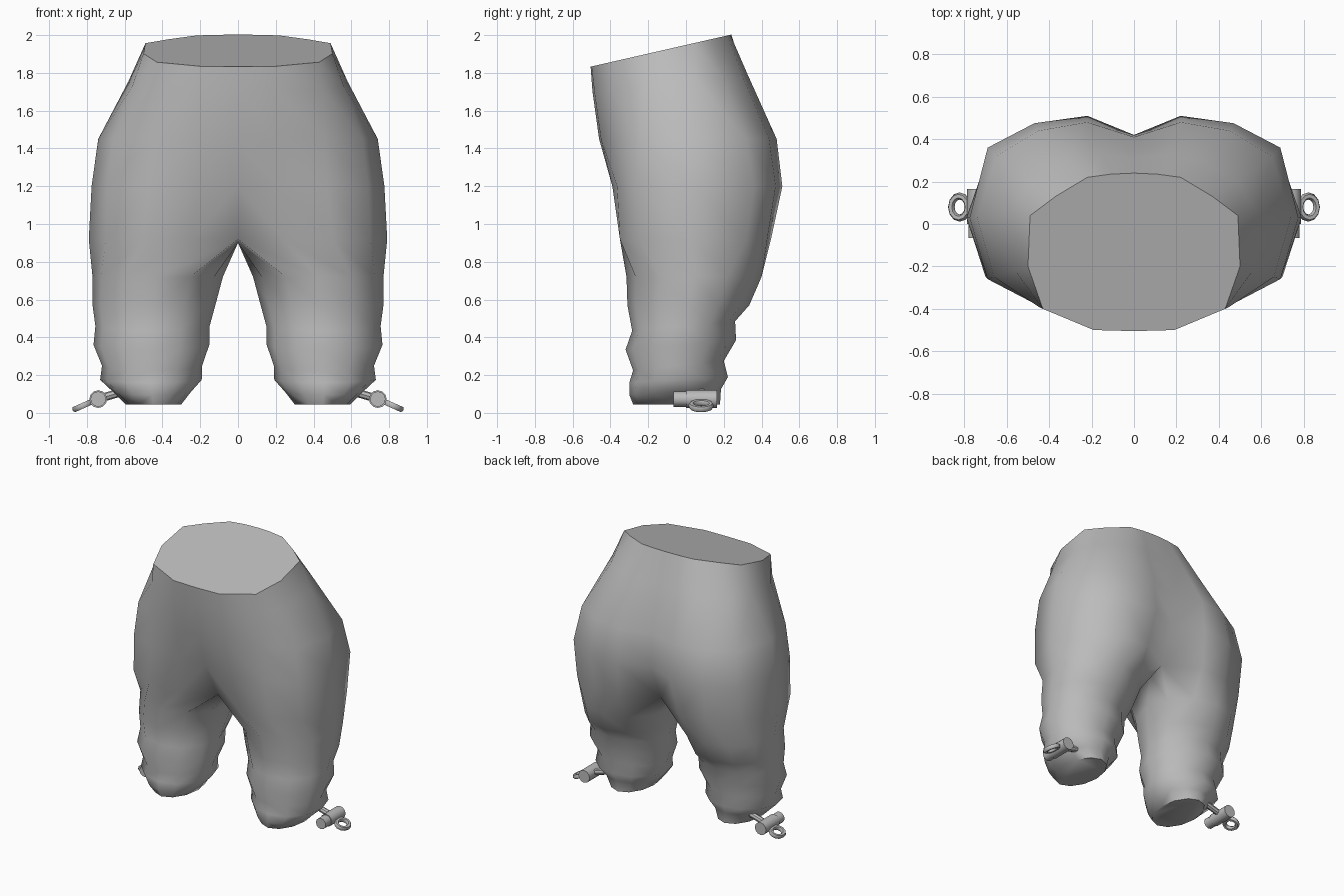
import bpy, bmesh, math
from mathutils import Vector, Matrix

if "Cube" in bpy.data.objects:
    bpy.data.objects.remove(bpy.data.objects["Cube"])

grey = bpy.data.materials.new("plain grey")
grey.diffuse_color = (0.5, 0.5, 0.5, 1)
grey.use_nodes = True
grey.node_tree.nodes["Principled BSDF"].inputs["Base Color"].default_value = grey.diffuse_color


def add_object(name, bm, angle):
    """Turn a bmesh into a mirrored, smooth shaded object."""
    bmesh.ops.recalc_face_normals(bm, faces=bm.faces[:])
    mesh = bpy.data.meshes.new(name)
    bm.to_mesh(mesh)
    bm.free()
    mesh.materials.append(grey)
    ob = bpy.data.objects.new(name, mesh)
    bpy.context.collection.objects.link(ob)
    bpy.ops.object.select_all(action='DESELECT')
    ob.select_set(True)
    bpy.context.view_layer.objects.active = ob
    bpy.ops.object.shade_smooth_by_angle(angle=math.radians(angle))
    mod = ob.modifiers.new("mirror", 'MIRROR')
    mod.use_clip = True
    return ob


# Hip half-sections, front centre round the outside to back centre: (z, tilt, points)
hips = [
    (1.948, 0.228, [(0, -.505), (.19, -.5), (.43, -.40), (.5, -.2), (.49, .04),
                    (.37, .13), (.22, .22), (.11, .235), (0, .24)]),
    (1.75, 0.1, [(0, -.495), (.2, -.485), (.45, -.39), (.56, -.22), (.58, .05),
                 (.49, .2), (.32, .30), (.16, .33), (0, .31)]),
    (1.45, 0.0, [(0, -.46), (.2, -.45), (.46, -.38), (.66, -.25), (.74, .03),
                 (.65, .32), (.45, .44), (.22, .48), (0, .41)]),
    (1.2, 0.0, [(0, -.39), (.21, -.39), (.47, -.365), (.69, -.26), (.775, .03),
                (.69, .36), (.47, .475), (.22, .51), (0, .42)]),
    (0.92, 0.0, [(0, -.24), (.24, -.35), (.5, -.35), (.7, -.25), (.79, .03),
                 (.69, .32), (.47, .43), (.25, .45), (0, .3)]),
]
# Leg sections below the crotch: z, inner x, outer x, front y, back y
legs = [
    (.72, .08, .77, -.315, .40),
    (.57, .12, .77, -.31, .335),
    (.46, .15, .755, -.285, .26),
    (.36, .152, .765, -.32, .265),
    (.25, .19, .72, -.28, .20),
    (.175, .192, .73, -.30, .222),
    (.11, .25, .66, -.30, .185),
    (.045, .30, .595, -.28, .18),
]

# Trousers: right half, mirrored
bm = bmesh.new()
rings = [[bm.verts.new((x, y, z + tilt * y)) for x, y in pts] for z, tilt, pts in hips]
for upper, lower in zip(rings, rings[1:]):
    for k in range(8):
        bm.faces.new((upper[k], upper[k + 1], lower[k + 1], lower[k]))
bm.faces.new(rings[0])                                  # waist cap
prev = rings[-1] + [bm.verts.new((0, y, .90)) for y in (.18, .05, -.1)]
for z, x0, x1, y0, y1 in legs:
    ring = []
    for k in range(12):
        a = math.radians(-120 + 30 * k)
        s = math.sin(a)
        ring.append(bm.verts.new(((x0 + x1) / 2 + (x1 - x0) / 2 * math.cos(a),
                                  (y0 + y1) / 2 + (y1 - y0) / 2 * s,
                                  z + (.025 * s if .2 < z < .5 else .015 * s if .1 < z < .2 else 0))))
    for k in range(12):
        n = (k + 1) % 12
        bm.faces.new((prev[k], prev[n], ring[n], ring[k]))
    prev = ring
bm.faces.new(prev)                                      # leg end cap
add_object("trousers", bm, 55)


def cylinder(bm, start, end, r, sides):
    start, end = Vector(start), Vector(end)
    d = end - start
    m = Matrix.Translation((start + end) / 2) @ d.to_track_quat('Z', 'Y').to_matrix().to_4x4()
    bmesh.ops.create_cone(bm, cap_ends=True, segments=sides, radius1=r, radius2=r,
                          depth=d.length, matrix=m)


# Cord lock barrel with its narrower collar
bm = bmesh.new()
cylinder(bm, (.74, 0, .073), (.74, .165, .073), .047, 12)
cylinder(bm, (.74, -.065, .073), (.74, 0, .073), .041, 12)
add_object("cord_lock", bm, 40)

# Short cord from the cuff to the lock
bm = bmesh.new()
cylinder(bm, (.60, .08, .115), (.72, .08, .08), .022, 8)
add_object("cord", bm, 40)

# Cord loop hanging outside the lock
bm = bmesh.new()
tilt = Matrix.Translation((.822, .08, .038)) @ Matrix.Rotation(math.radians(24), 4, 'Y')
grid = []
for i in range(12):
    a = math.tau * i / 12
    grid.append([])
    for j in range(6):
        b = math.tau * j / 6
        r = .017 * math.cos(b)
        grid[-1].append(bm.verts.new(tilt @ Vector(((.043 + r) * math.cos(a),
                                                    (.052 + r) * math.sin(a),
                                                    .017 * math.sin(b)))))
for i in range(12):
    for j in range(6):
        p, q = grid[i], grid[(i + 1) % 12]
        bm.faces.new((p[j], q[j], q[(j + 1) % 6], p[(j + 1) % 6]))
add_object("cord_loop", bm, 60)
